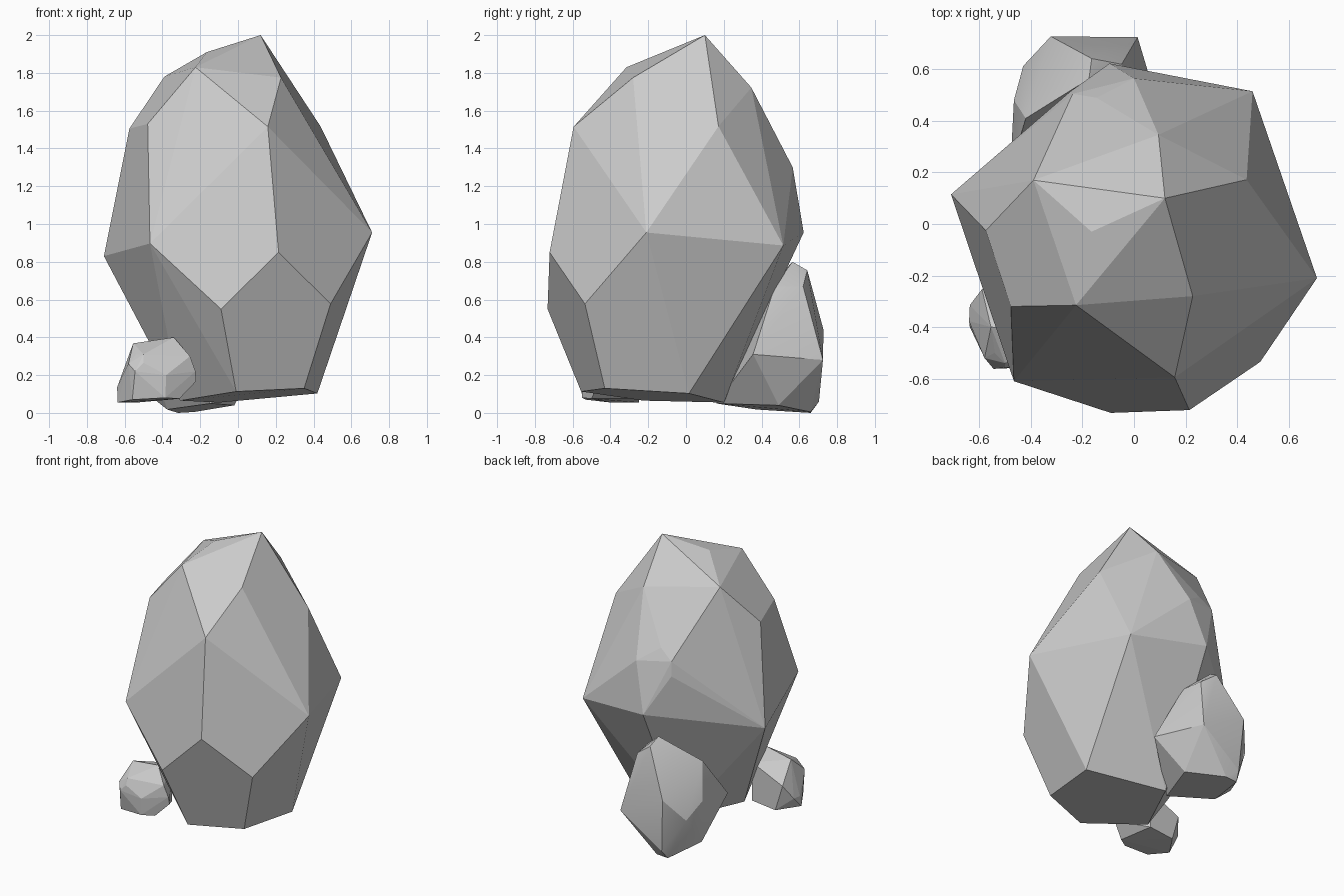
import bpy, bmesh, math


def rock(name, corners, soft_angle=0):
    """Convex faceted stone wrapped round its corner points."""
    bm = bmesh.new()
    for c in corners:
        bm.verts.new(c)
    hull = bmesh.ops.convex_hull(bm, input=bm.verts[:])
    loose = {g for g in hull["geom_interior"] + hull["geom_unused"]
             if isinstance(g, bmesh.types.BMVert)}
    bmesh.ops.delete(bm, geom=list(loose), context='VERTS')
    # merge nearly coplanar triangles into broad facets
    bmesh.ops.dissolve_limit(bm, angle_limit=math.radians(4),
                             verts=bm.verts[:], edges=bm.edges[:])
    bmesh.ops.recalc_face_normals(bm, faces=bm.faces[:])
    mesh = bpy.data.meshes.new(name)
    bm.to_mesh(mesh)
    bm.free()
    ob = bpy.data.objects.new(name, mesh)
    bpy.context.collection.objects.link(ob)
    if soft_angle:
        bpy.ops.object.select_all(action='DESELECT')
        ob.select_set(True)
        bpy.context.view_layer.objects.active = ob
        bpy.ops.object.shade_smooth_by_angle(angle=math.radians(soft_angle))
    return ob


# Tall main boulder: crown, shoulders, waist, underside
rock("main_boulder", [
    (.12, .10, 2), (-.165, -.03, 1.91), (-.225, -.315, 1.83), (-.39, .17, 1.78),
    (.228, -.28, 1.775), (.095, .346, 1.722),
    (-.575, -.025, 1.505), (-.478, -.32, 1.53), (.158, -.595, 1.515),
    (.437, .172, 1.517), (-.145, .49, 1.40), (-.238, .505, 1.33),
    (0, .565, 1.30), (-.245, .516, 1.23),
    (-.71, .115, .83), (-.466, -.61, .897), (.215, -.722, .85),
    (.71, -.21, .955), (.46, .515, .886), (-.095, .623, .955),
    (-.09, -.733, .55), (.49, -.535, .577),
    (-.01, -.555, .113), (.35, -.43, .13), (.42, .016, .103),
    (-.1, .2, .055), (-.306, -.225, .065)])

# Medium stone leaning on the back
rock("back_stone", [
    (-.175, .563, .80), (-.164, .642, .755), (-.048, .62, .67), (-.023, .47, .67),
    (-.42, .41, .63), (-.323, .728, .44), (-.43, .613, .28), (-.466, .48, .38),
    (-.48, .21, .34), (.014, .725, .28), (.125, .355, .31),
    (-.3, .704, .06), (-.318, .66, 0), (-.23, .66, .005), (-.44, .45, .07),
    (-.375, .373, .018), (-.02, .49, .04), (-.144, .16, .05)], soft_angle=20)

# Small stone at the front left
rock("small_stone", [
    (-.34, -.42, .40), (-.254, -.48, .30), (-.222, -.46, .167), (-.225, -.47, .22),
    (-.555, -.40, .368), (-.54, -.5, .31), (-.50, -.54, .31), (-.50, -.557, .265),
    (-.545, -.562, .22), (-.58, -.52, .26), (-.59, -.253, .24),
    (-.64, -.377, .135), (-.637, -.315, .14), (-.637, -.40, .055),
    (-.535, -.25, .055), (-.56, -.53, .07), (-.385, -.55, .08), (-.31, -.5, .075),
    (-.38, -.555, .2), (-.35, -.25, .35), (-.35, -.25, .075)])
